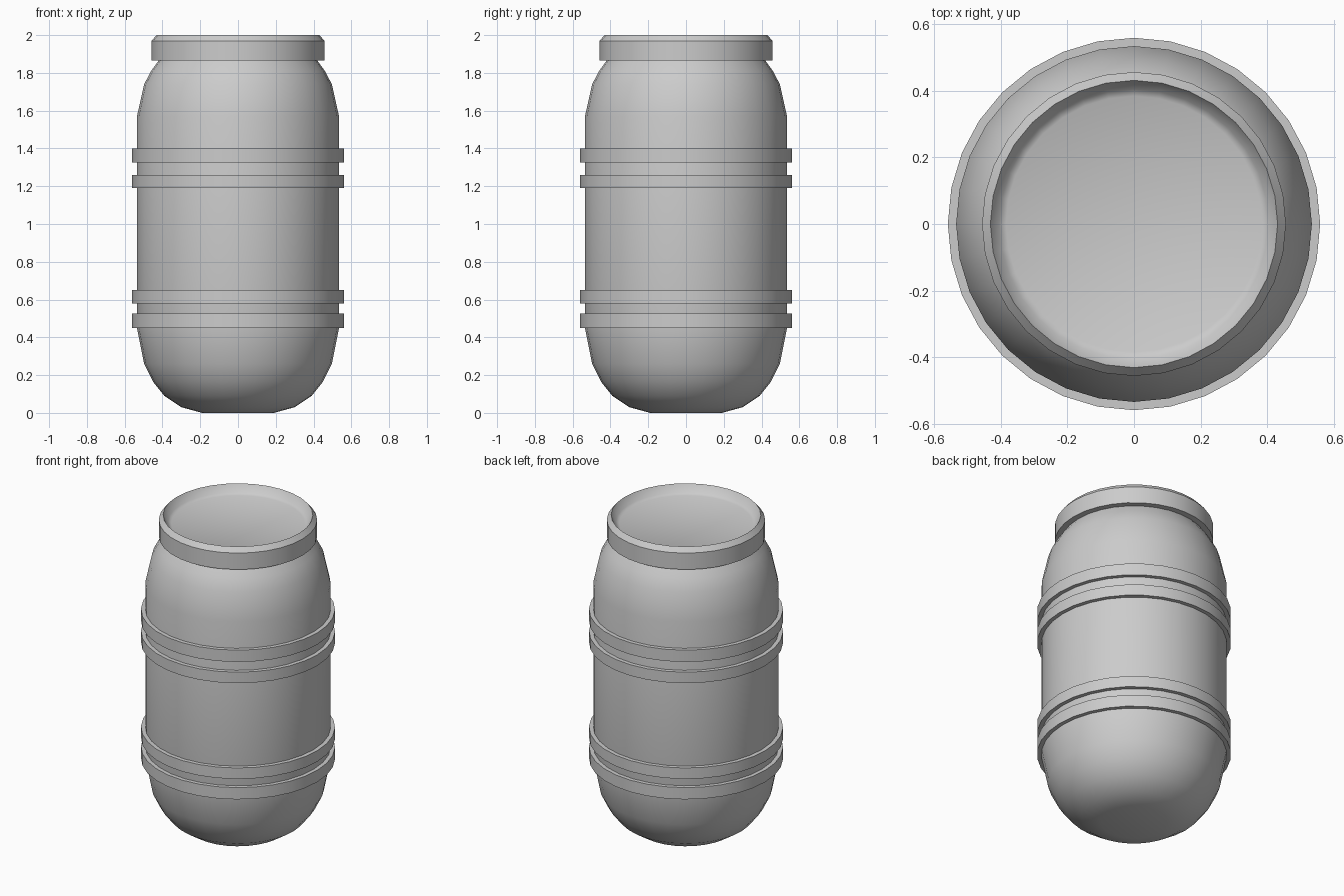
import bpy, bmesh, math

if "Cube" in bpy.data.objects:
    bpy.data.objects.remove(bpy.data.objects["Cube"])

SIDES = 32


def lathe(name, profile, cap_start=False, cap_end=False):
    """Revolve (radius, height) points about z; profile runs bottom-outside to top-inside."""
    bm = bmesh.new()
    rings = []
    for r, z in profile:
        rings.append([bm.verts.new((r * math.cos(2 * math.pi * i / SIDES),
                                    r * math.sin(2 * math.pi * i / SIDES), z))
                      for i in range(SIDES)])
    for a, b in zip(rings, rings[1:]):
        for i in range(SIDES):
            j = (i + 1) % SIDES
            bm.faces.new((a[i], a[j], b[j], b[i]))
    if cap_start:
        bm.faces.new(rings[0][::-1])
    if cap_end:
        bm.faces.new(rings[-1])
    mesh = bpy.data.meshes.new(name)
    bm.to_mesh(mesh)
    bm.free()
    ob = bpy.data.objects.new(name, mesh)
    bpy.context.collection.objects.link(ob)
    bpy.ops.object.select_all(action='DESELECT')
    ob.select_set(True)
    bpy.context.view_layer.objects.active = ob
    bpy.ops.object.shade_smooth_by_angle(angle=math.radians(35))
    return ob


# Barrel shell with rounded bottom and shoulder
lathe("barrel_body", [
    (0.19, 0.0), (0.30, 0.03), (0.39, 0.09), (0.45, 0.165), (0.497, 0.26),
    (0.535, 0.45), (0.535, 1.57), (0.497, 1.74), (0.46, 1.81), (0.42, 1.865),
], cap_start=True)

# Lid collar with chamfered lip and shallow recessed top
lathe("lid", [
    (0.415, 1.865), (0.457, 1.865), (0.457, 1.97), (0.432, 2.0),
    (0.405, 1.955), (0.385, 1.945),
], cap_end=True)

# Two pairs of raised hoops
for n, (low, high) in enumerate([(0.45, 0.525), (0.58, 0.65), (1.19, 1.26), (1.325, 1.40)], 1):
    lathe(f"hoop_{n}", [(0.53, low), (0.56, low), (0.56, high), (0.53, high)])
